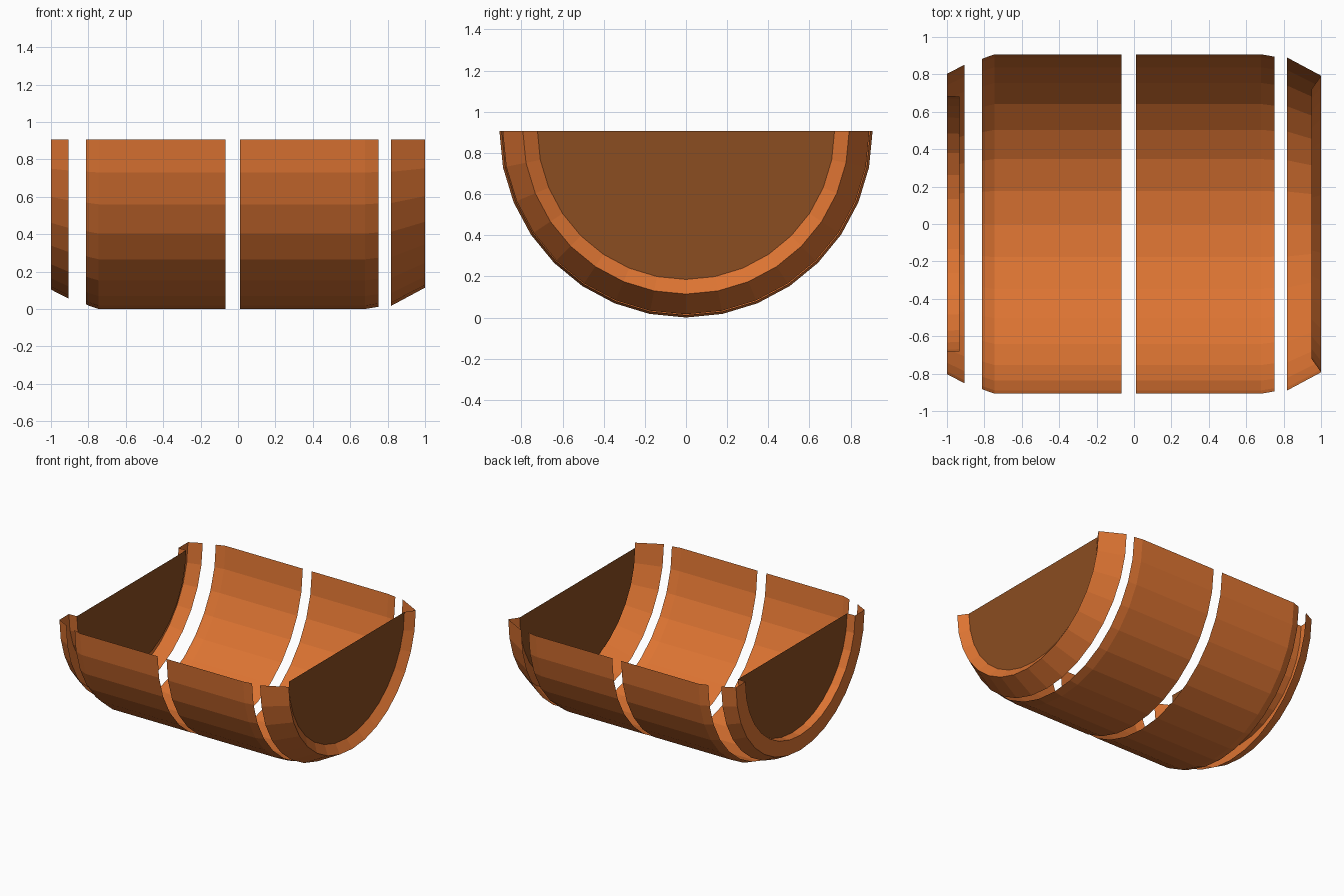
import bpy, bmesh, math

if "Cube" in bpy.data.objects:
    bpy.data.objects.remove(bpy.data.objects["Cube"])

AXIS_Z = 0.907   # height of the trough axis (the open rim)
SEGS = 16        # facets around the half circle


def material(name, rgb):
    m = bpy.data.materials.new(name)
    m.diffuse_color = (*rgb, 1.0)
    m.use_nodes = True
    m.node_tree.nodes["Principled BSDF"].inputs["Base Color"].default_value = m.diffuse_color
    return m


orange = material("terracotta_orange", (0.72, 0.174, 0.032))
brown = material("dark_brown", (0.26, 0.074, 0.015))


def half_shell(name, profile, cap=False):
    """Sweep (x, radius) points half a turn around the x axis, below the rim.
    With cap, the last profile point is closed by a flat brown half disc."""
    bm = bmesh.new()
    rings = []
    for x, r in profile:
        ring = []
        for i in range(SEGS + 1):
            a = math.pi * i / SEGS
            ring.append(bm.verts.new((x, -r * math.cos(a), AXIS_Z - r * math.sin(a))))
        rings.append(ring)
    for a, b in zip(rings, rings[1:]):
        for i in range(SEGS):
            bm.faces.new((a[i], a[i + 1], b[i + 1], b[i]))
    if cap:
        bm.faces.new(rings[-1]).material_index = 1
    bmesh.ops.recalc_face_normals(bm, faces=bm.faces)
    # point the skin outward, away from the axis
    bm.faces.ensure_lookup_table()
    if bm.faces[SEGS // 2].normal.z > 0:
        bmesh.ops.reverse_faces(bm, faces=bm.faces)
    mesh = bpy.data.meshes.new(name)
    bm.to_mesh(mesh)
    bm.free()
    mesh.materials.append(orange)
    if cap:
        mesh.materials.append(brown)
    ob = bpy.data.objects.new(name, mesh)
    bpy.context.collection.objects.link(ob)
    return ob


# Left end: short cone, flat ring, recessed half disc
half_shell("left_end", [(-0.905, 0.852), (-1.0, 0.803), (-1.0, 0.685), (-0.932, 0.682)], cap=True)

# Two main trough sections with softened outer edges
half_shell("left_section", [(-0.812, 0.882), (-0.80, 0.888), (-0.745, 0.907), (-0.068, 0.907)])
half_shell("right_section", [(0.01, 0.907), (0.68, 0.907), (0.75, 0.895)])

# Right end: longer cone, bevelled ring turned inward, recessed half disc
half_shell("right_end", [(0.817, 0.891), (1.0, 0.793), (0.95, 0.722)], cap=True)
